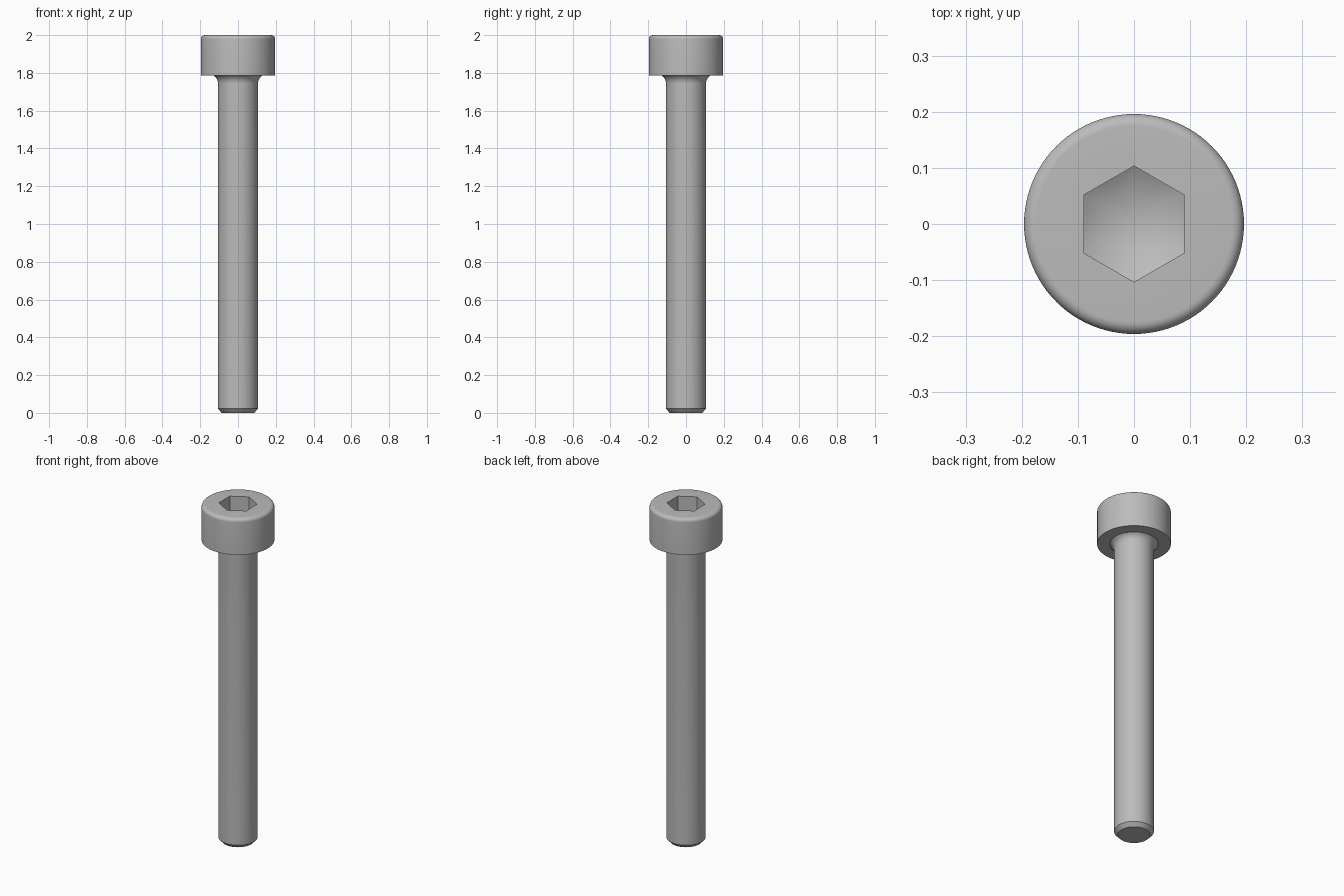
import bpy, bmesh
from math import sin, cos, pi, radians, tan, asin

cube = bpy.data.objects.get("Cube")
if cube:
    bpy.data.objects.remove(cube, do_unlink=True)

SEGS = 96
HEAD_R, HEAD_BASE, TOP, EDGE = 0.196, 1.786, 2.0, 0.021
SHAFT_R, NECK_R, NECK_H = 0.106, 0.129, 0.042
TIP_R, TIP_H = 0.086, 0.022
HEX, SOCKET_DEPTH = 0.0895, 0.093          # half width across flats
CORNER = HEX / cos(pi / 6)

steel = bpy.data.materials.new("steel grey")
steel.use_nodes = True
grey = (0.5, 0.5, 0.5, 1)
steel.diffuse_color = grey
steel.node_tree.nodes["Principled BSDF"].inputs["Base Color"].default_value = grey


def circle(r, z):
    return lambda a: (r, z)


def hexagon(height):
    """Hexagonal ring, flats facing +x and -x, height given by radius."""
    def point(a):
        r = HEX / cos((a + pi / 6) % (pi / 3) - pi / 6)
        return r, height(r)
    return point


# Rings from the tip up to the socket floor
w = NECK_R - SHAFT_R
neck = (NECK_H ** 2 + w ** 2) / (2 * w)
sweep = asin(NECK_H / neck)
rings = [circle(TIP_R, 0), circle(SHAFT_R, TIP_H)]
for i in range(9):                          # fillet under the head
    t = sweep * i / 8
    rings.append(circle(SHAFT_R + neck * (1 - cos(t)),
                        HEAD_BASE - NECK_H + neck * sin(t)))
rings.append(circle(HEAD_R, HEAD_BASE))
for i in range(9):                          # rounded head rim
    t = pi / 2 * i / 8
    rings.append(circle(HEAD_R - EDGE * (1 - cos(t)), TOP - EDGE * (1 - sin(t))))
slope = tan(radians(30))
rings.append(hexagon(lambda r: TOP))        # socket mouth
rings.append(hexagon(lambda r: TOP - SOCKET_DEPTH - (CORNER - r) * slope))

# Skin the rings into one closed body
bm = bmesh.new()
loops = []
for ring in rings:
    loop = []
    for s in range(SEGS):
        a = 2 * pi * s / SEGS
        r, z = ring(a)
        loop.append(bm.verts.new((r * cos(a), r * sin(a), z)))
    loops.append(loop)
for low, high in zip(loops, loops[1:]):
    for s in range(SEGS):
        n = (s + 1) % SEGS
        bm.faces.new((low[s], low[n], high[n], high[s]))
bm.faces.new(loops[0][::-1])                # flat tip
apex = bm.verts.new((0, 0, TOP - SOCKET_DEPTH - CORNER * slope))
for s in range(SEGS):                       # conical socket floor
    bm.faces.new((loops[-1][s], loops[-1][(s + 1) % SEGS], apex))
bmesh.ops.recalc_face_normals(bm, faces=bm.faces)

mesh = bpy.data.meshes.new("socket_head_screw")
bm.to_mesh(mesh)
bm.free()
mesh.materials.append(steel)
screw = bpy.data.objects.new("socket_head_screw", mesh)
bpy.context.collection.objects.link(screw)
bpy.ops.object.select_all(action="DESELECT")
screw.select_set(True)
bpy.context.view_layer.objects.active = screw
bpy.ops.object.shade_smooth_by_angle(angle=radians(25))
